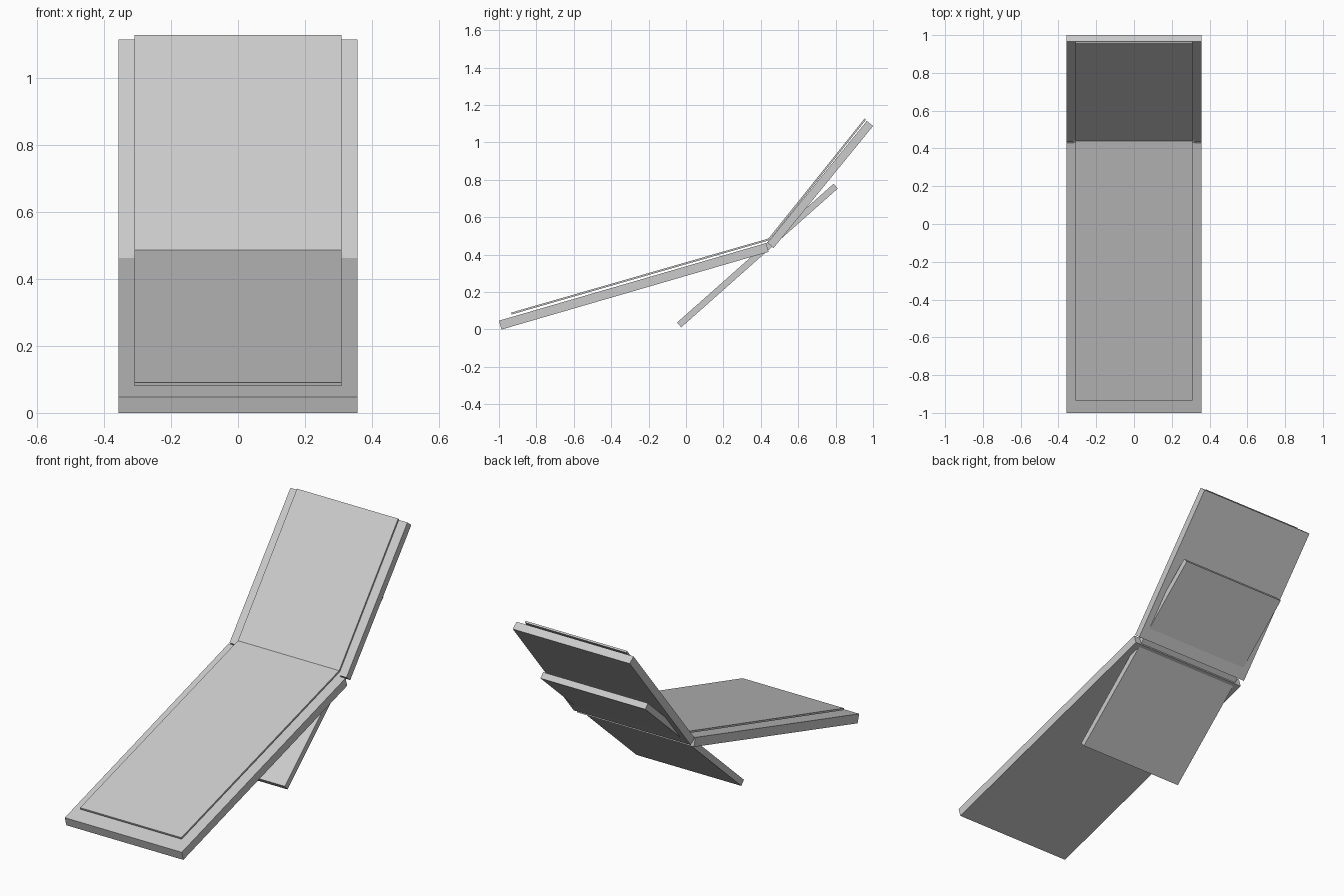
import bpy
import bmesh
import math
from mathutils import Matrix, Vector

if "Cube" in bpy.data.objects:
    bpy.data.objects.remove(bpy.data.objects["Cube"])

grey = bpy.data.materials.new("light grey")
grey.diffuse_color = (0.6, 0.6, 0.6, 1.0)
grey.use_nodes = True
grey.node_tree.nodes["Principled BSDF"].inputs["Base Color"].default_value = grey.diffuse_color


def board(name, start, end, thickness, half_width):
    """Flat board whose upper face runs from start to end, given as (y, z)."""
    a, b = Vector((0, *start)), Vector((0, *end))
    run = b - a
    angle = math.atan2(run.z, run.y)
    normal = Vector((0, -math.sin(angle), math.cos(angle)))
    centre = (a + b) / 2 - normal * thickness / 2
    matrix = (Matrix.Translation(centre) @ Matrix.Rotation(angle, 4, 'X')
              @ Matrix.Diagonal((2 * half_width, run.length, thickness, 1)))
    bm = bmesh.new()
    bmesh.ops.create_cube(bm, size=1, matrix=matrix)
    mesh = bpy.data.meshes.new(name)
    bm.to_mesh(mesh)
    bm.free()
    mesh.materials.append(grey)
    obj = bpy.data.objects.new(name, mesh)
    bpy.context.collection.objects.link(obj)
    return obj


# Long sloping seat and upright backrest
board("seat", (-1.0, 0.047), (0.428, 0.462), 0.049, 0.357)
board("backrest", (0.435, 0.463), (0.967, 1.115), 0.043, 0.357)

# Thin pads lying just above the boards, meeting at the fold
board("seat_pad", (-0.935, 0.090), (0.440, 0.486), 0.010, 0.309)
board("backrest_pad", (0.440, 0.485), (0.955, 1.128), 0.010, 0.309)

# Rear support passing through the fold down to the ground
board("support_leg", (-0.048, 0.037), (0.789, 0.779), 0.034, 0.32)
